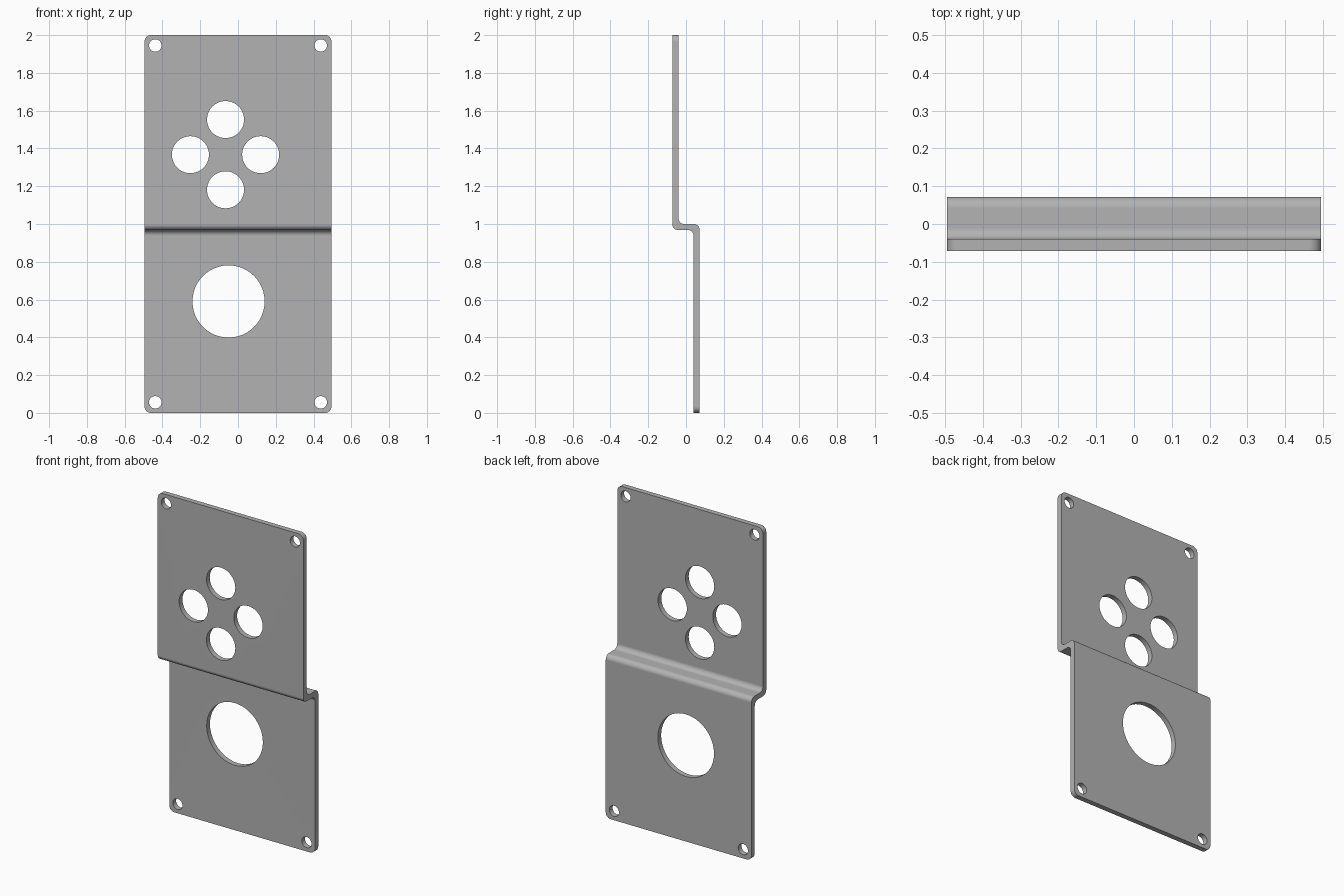
import bpy, bmesh
from math import cos, sin, pi, radians
from mathutils import Matrix, Vector

cube = bpy.data.objects.get("Cube")
if cube:
    bpy.data.objects.remove(cube, do_unlink=True)

HALF_W, HALF_D, HEIGHT = 0.495, 0.072, 2.0
THICK = 0.032
WEB_TOP = 1.0
BEND = 0.03
CORNER = 0.034

# Material
metal = bpy.data.materials.new("grey metal")
metal.use_nodes = True
grey = (0.45, 0.45, 0.45, 1)
metal.diffuse_color = grey
metal.node_tree.nodes["Principled BSDF"].inputs["Base Color"].default_value = grey


def arc(cy, cz, start, end, steps=8):
    """Points on a bend, angles in quarter turns."""
    angles = [(start + (end - start) * i / steps) * pi / 2 for i in range(steps + 1)]
    return [(cy + BEND * cos(a), cz + BEND * sin(a)) for a in angles]


def make_object(name, bm):
    mesh = bpy.data.meshes.new(name)
    bm.to_mesh(mesh)
    bm.free()
    obj = bpy.data.objects.new(name, mesh)
    bpy.context.collection.objects.link(obj)
    return obj


# Stepped sheet profile in the y-z plane
web_bottom = WEB_TOP - THICK
inner = HALF_D - THICK
profile = [(-HALF_D, HEIGHT)]
profile += arc(-HALF_D + BEND, web_bottom + BEND, 2, 3)
profile += arc(inner - BEND, web_bottom - BEND, 1, 0)
profile += [(inner, 0), (HALF_D, 0)]
profile += arc(HALF_D - BEND, WEB_TOP - BEND, 0, 1)
profile += arc(-inner + BEND, WEB_TOP + BEND, 3, 2)
profile += [(-inner, HEIGHT)]

# Extrude the profile across the width
bm = bmesh.new()
face = bm.faces.new([bm.verts.new((-HALF_W, y, z)) for y, z in profile])
swept = bmesh.ops.extrude_face_region(bm, geom=[face])["geom"]
bmesh.ops.translate(bm, vec=(2 * HALF_W, 0, 0),
                    verts=[g for g in swept if isinstance(g, bmesh.types.BMVert)])

# Round the four outer corners
corners = [e for e in bm.edges
           if abs(e.verts[0].co.x - e.verts[1].co.x) < 1e-5
           and all(v.co.z < 1e-5 or v.co.z > HEIGHT - 1e-5 for v in e.verts)]
bmesh.ops.bevel(bm, geom=corners, offset=CORNER, segments=8, profile=0.5,
                affect='EDGES')
bmesh.ops.recalc_face_normals(bm, faces=bm.faces[:])
plate = make_object("stepped_plate", bm)
plate.data.materials.append(metal)

# Holes: (x, z, radius)
holes = [(-0.05, 0.59, 0.191)]
holes += [(-0.066 + dx, 1.367 + dz, 0.098)
          for dx, dz in ((0.186, 0), (-0.186, 0), (0, 0.186), (0, -0.186))]
holes += [(sx * 0.438, z, 0.033) for sx in (-1, 1) for z in (0.056, 1.945)]

bm = bmesh.new()
for x, z, r in holes:
    place = Matrix.Translation(Vector((x, 0, z))) @ Matrix.Rotation(pi / 2, 4, 'X')
    bmesh.ops.create_cone(bm, cap_ends=True, segments=48, radius1=r, radius2=r,
                          depth=0.4, matrix=place)
cutter = make_object("hole_cutter", bm)
cutter.hide_render = True

# Cut the holes, then drop the cutter
bpy.context.view_layer.objects.active = plate
plate.select_set(True)
cut = plate.modifiers.new("holes", 'BOOLEAN')
cut.operation = 'DIFFERENCE'
cut.solver = 'EXACT'
cut.object = cutter
bpy.ops.object.modifier_apply(modifier=cut.name)
bpy.data.objects.remove(cutter, do_unlink=True)

# Smooth bends and hole walls, crisp sheet edges
bpy.ops.object.select_all(action='DESELECT')
plate.select_set(True)
bpy.ops.object.shade_smooth_by_angle(angle=radians(30))
weighted = plate.modifiers.new("flat_faces", 'WEIGHTED_NORMAL')
weighted.keep_sharp = True
